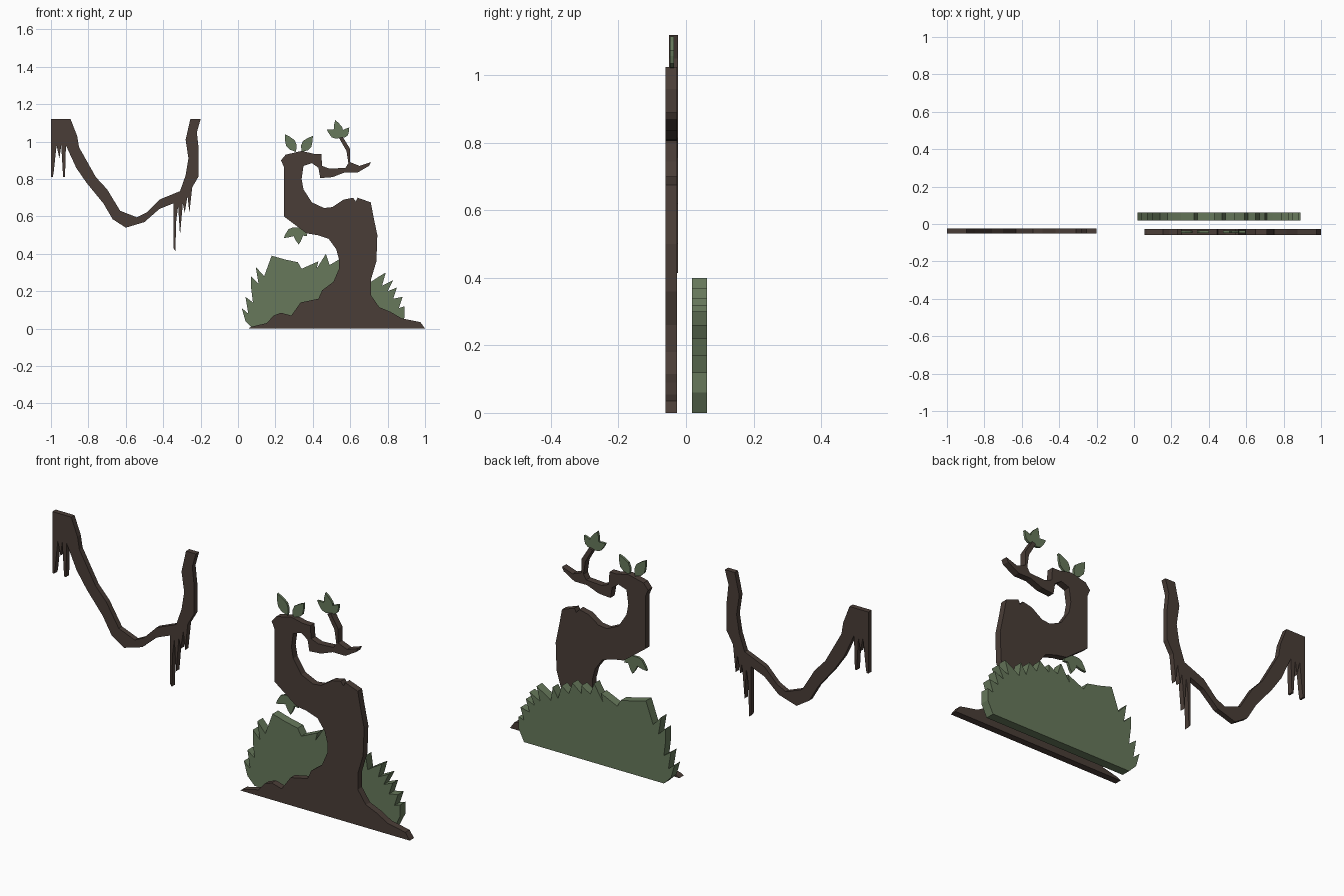
import bpy, bmesh, math
from mathutils import Vector


def material(name, rgb):
    m = bpy.data.materials.new(name)
    m.diffuse_color = (*rgb, 1)
    return m


BARK = material("bark", (0.068, 0.047, 0.038))
GREEN = material("foliage", (0.135, 0.19, 0.105))


def slab(name, outlines, y0, y1, mat):
    """Extrude closed front outlines (x, z in hundredths) from y0 to y1."""
    bm = bmesh.new()
    for pts in outlines:
        face = bm.faces.new([bm.verts.new((x / 100, y0, z / 100)) for x, z in pts])
        res = bmesh.ops.extrude_face_region(bm, geom=[face])
        for v in res["geom"]:
            if isinstance(v, bmesh.types.BMVert):
                v.co.y = y1
    bmesh.ops.recalc_face_normals(bm, faces=bm.faces)
    bmesh.ops.triangulate(bm, faces=[f for f in bm.faces if len(f.verts) > 4])
    me = bpy.data.meshes.new(name)
    bm.to_mesh(me)
    bm.free()
    me.materials.append(mat)
    ob = bpy.data.objects.new(name, me)
    bpy.context.collection.objects.link(ob)
    return ob


def leaf(base, tip, width):
    """Pointed leaf outline from base to tip."""
    b, t = Vector(base), Vector(tip)
    d = t - b
    n = Vector((-d.y, d.x)).normalized() * width / 2
    return [b, b + d * 0.25 - n * 0.8, b + d * 0.5 - n, b + d * 0.8 - n * 0.5, t,
            b + d * 0.8 + n * 0.5, b + d * 0.5 + n, b + d * 0.25 + n * 0.8]


# Twisted trunk with roots, hooked neck and twig
trunk = [
    (5.5, 0), (7, 1), (15.5, 3), (19, 7), (23, 8.5), (28.5, 7), (33.5, 14), (43, 16),
    (45, 20.5), (51, 25), (54, 32), (54, 37), (52.5, 42.5), (48.5, 48), (42.5, 50),
    (36.5, 51), (24.5, 60), (24.5, 86.5), (23, 90), (25.5, 93), (34, 95), (40.5, 93.5),
    (44.5, 93.5), (45, 87), (49, 85.5), (57.5, 86), (59, 88.5), (58, 95), (54, 102),
    (56, 102.5), (60, 96), (60, 89), (65, 87), (71, 89), (70, 87), (64, 83.5),
    (57, 83.5), (50.5, 81), (44, 80.5), (43, 86), (39.5, 88.5), (35, 87), (34, 80),
    (35, 74.5), (39.5, 67.5), (46, 64.5), (50.5, 65), (56.5, 69), (61.5, 70), (63, 68),
    (64, 70), (71, 67.5), (72.5, 59.5), (74.5, 50), (74, 36), (71, 26), (71, 18),
    (75.5, 11.5), (81.5, 9), (87.5, 5.5), (97.5, 3.5), (100, 0)]
slab("tree_trunk", [trunk], -0.06, -0.026, BARK)

# Spiky bush behind the trunk
bush = [
    (8, 0), (4, 4), (2, 11), (5.5, 8), (4, 17), (8, 14), (7, 22), (7, 28), (11, 24),
    (9.5, 33), (14, 28), (18, 39), (25, 37), (32, 35.5), (34, 32), (43, 36), (42, 32),
    (47, 40), (49, 34), (54, 37), (54, 33), (59, 37), (61, 31), (65, 34), (67, 27),
    (70, 32), (71, 25), (74, 27), (79, 30), (77, 23), (83, 26), (80, 20), (85, 22),
    (83, 16), (88, 17), (86, 11), (89, 12), (89, 6), (86, 0)]
slab("bush", [bush], 0.018, 0.062, GREEN)

# Hanging vine with drooping strands
vine = [
    (-100, 112), (-89.5, 112), (-86, 103), (-85, 97), (-76, 81), (-70, 74.5), (-63, 63),
    (-54, 59.5), (-49, 62), (-42, 69), (-31, 73.5), (-28, 82), (-26.5, 91), (-28, 101),
    (-25.5, 112), (-20, 112), (-22, 105), (-21, 96), (-21, 81.5), (-24.5, 75.5),
    (-26, 62), (-27, 71), (-28.5, 62), (-29.5, 67), (-31, 50), (-32, 65.5), (-33, 58),
    (-33.5, 41.5), (-34.5, 43), (-34.5, 67), (-42, 64), (-50, 57), (-60, 54),
    (-67, 58.5), (-72, 67), (-81, 78), (-86.5, 86), (-92, 98), (-92.5, 81),
    (-93.5, 81), (-94.5, 98), (-95.5, 91), (-97, 98), (-98.5, 84), (-99, 81), (-100, 81)]
slab("hanging_vine", [vine], -0.05, -0.024, BARK)

# Small leaf clusters: base, tip, width
clusters = {
    "crown_leaves": [((31, 94.5), (25, 104), 5.5), ((34, 94.5), (40, 103), 5.5)],
    "twig_leaves": [((55, 102), (52, 111.5), 5), ((55, 102), (47.5, 106.5), 4.5),
                    ((55, 102), (59.5, 107.5), 4)],
    "side_leaves": [((32, 54), (24.5, 48.5), 4.5), ((32, 54), (32.5, 45), 5),
                    ((32, 54), (37, 49.5), 4)]}
for name, leaves in clusters.items():
    slab(name, [leaf(*l) for l in leaves], -0.048, -0.036, GREEN)
